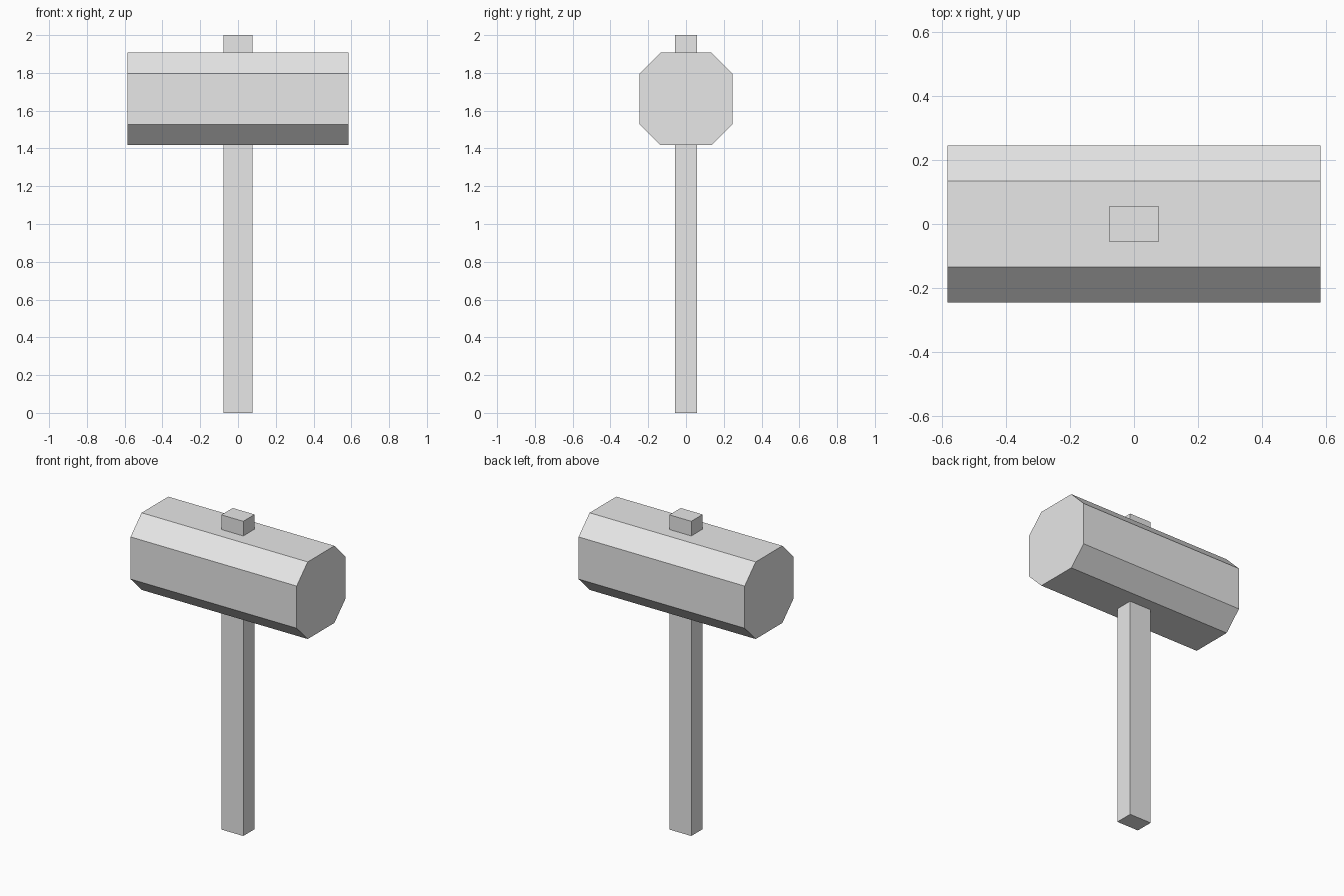
import bpy
import bmesh

default_cube = bpy.data.objects.get("Cube")
if default_cube:
    bpy.data.objects.remove(default_cube, do_unlink=True)

# One plain grey for the whole mallet
GREY = (0.8, 0.8, 0.8, 1.0)
grey = bpy.data.materials.new("plain_grey")
grey.use_nodes = True
grey.diffuse_color = GREY
grey.node_tree.nodes["Principled BSDF"].inputs["Base Color"].default_value = GREY


def add_box(name, size, centre_z, chamfer=0.0):
    """Flat-shaded box; chamfer cuts its four long edges along x."""
    bm = bmesh.new()
    bmesh.ops.create_cube(bm, size=1.0)
    bmesh.ops.scale(bm, vec=size, verts=bm.verts)
    if chamfer:
        long_edges = [e for e in bm.edges
                      if abs(e.verts[0].co.x - e.verts[1].co.x) > size[0] / 2]
        bmesh.ops.bevel(bm, geom=long_edges, offset=chamfer,
                        offset_type='OFFSET', segments=1, affect='EDGES')
    bmesh.ops.recalc_face_normals(bm, faces=bm.faces)
    mesh = bpy.data.meshes.new(name)
    bm.to_mesh(mesh)
    bm.free()
    mesh.materials.append(grey)
    obj = bpy.data.objects.new(name, mesh)
    obj.location.z = centre_z
    bpy.context.collection.objects.link(obj)
    return obj


# Square handle running up through the head
add_box("handle", (0.154, 0.114, 2.0), 1.0)

# Eight-sided head lying along x
add_box("mallet_head", (1.168, 0.49, 0.49), 1.662, chamfer=0.111)
